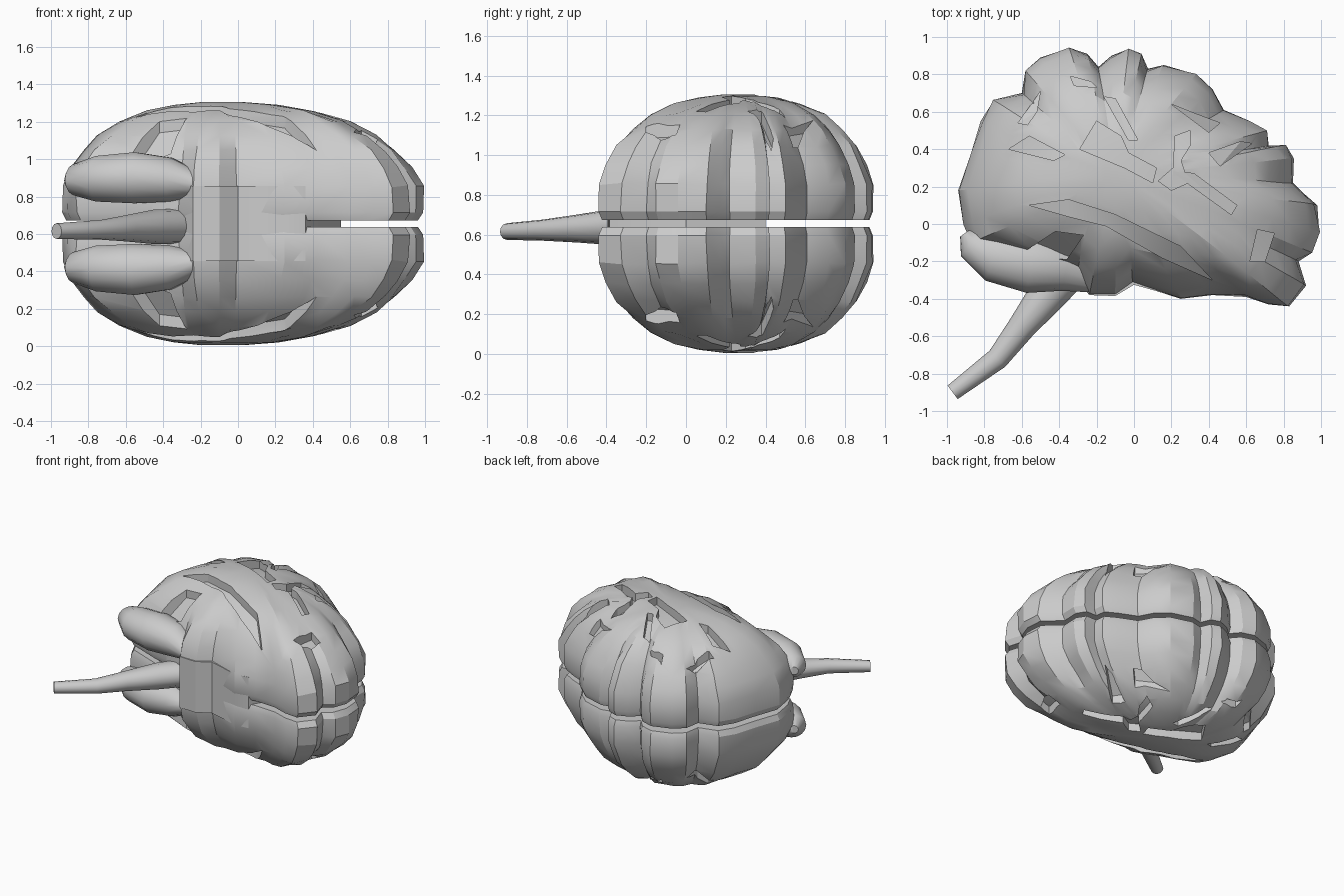
import bpy, bmesh, math, random
from mathutils import Vector
from mathutils.bvhtree import BVHTree

if "Cube" in bpy.data.objects:
    bpy.data.objects.remove(bpy.data.objects["Cube"])

random.seed(4)
MID = 0.655                      # height of the plane between the two halves
grey = bpy.data.materials.new("brain grey")
grey.diffuse_color = (0.6, 0.6, 0.6, 1)
grey.use_nodes = True
grey.node_tree.nodes["Principled BSDF"].inputs["Base Color"].default_value = grey.diffuse_color


def finish(name, bm, angle=30):
    bmesh.ops.recalc_face_normals(bm, faces=bm.faces)
    me = bpy.data.meshes.new(name)
    bm.to_mesh(me)
    bm.free()
    ob = bpy.data.objects.new(name, me)
    bpy.context.collection.objects.link(ob)
    ob.location.z = MID
    me.materials.append(grey)
    if angle:
        smooth(ob, angle)
    return ob


def smooth(ob, angle):
    bpy.ops.object.select_all(action='DESELECT')
    ob.select_set(True)
    bpy.context.view_layer.objects.active = ob
    bpy.ops.object.shade_smooth_by_angle(angle=math.radians(angle))


def loft(bm, rings):
    """Skin a list of closed rings and cap both ends."""
    rows = [[bm.verts.new(p) for p in r] for r in rings]
    n = len(rows[0])
    for a, b in zip(rows, rows[1:]):
        for i in range(n):
            j = (i + 1) % n
            bm.faces.new((a[i], a[j], b[j], b[i]))
    bm.faces.new(rows[0])
    bm.faces.new(rows[-1])


def tube(name, stations, sides=14, angle=40):
    """Stations are (x, y, z, radius in plane, radius in z)."""
    bm = bmesh.new()
    rings = []
    for i, (x, y, z, r, rz) in enumerate(stations):
        a, b = stations[max(i - 1, 0)], stations[min(i + 1, len(stations) - 1)]
        d = Vector((b[0] - a[0], b[1] - a[1])).normalized()
        ring = []
        for k in range(sides):
            t = 2 * math.pi * k / sides
            c = r * math.cos(t)
            ring.append((x - d.y * c, y + d.x * c, z + rz * math.sin(t)))
        rings.append(ring)
    loft(bm, rings)
    return finish(name, bm, angle)


def apply_mirror(ob):
    mod = ob.modifiers.new("mirror", 'MIRROR')
    mod.use_axis = (False, False, True)
    mod.use_mirror_merge = False
    bpy.context.view_layer.objects.active = ob
    bpy.ops.object.modifier_apply(modifier=mod.name)


# Hemisphere: lobed side outline, domed outwards
outline = [(.99, -.04), (.98, .1), (.9, .17), (.85, .22), (.855, .35), (.81, .42), (.72, .42),
           (.71, .5), (.62, .55), (.48, .61), (.42, .72), (.33, .8), (.16, .85), (.075, .83),
           (.04, .91), (-.03, .935), (-.12, .9), (-.19, .84), (-.25, .91), (-.35, .94),
           (-.5, .89), (-.58, .82), (-.6, .7), (-.75, .66), (-.82, .55), (-.87, .38),
           (-.94, .18), (-.91, 0), (-.86, -.1), (-.6, -.2), (-.32, -.27), (-.24, -.38),
           (-.1, -.385), (0, -.32), (.25, -.4), (.42, -.38), (.6, -.39), (.72, -.43),
           (.83, -.44), (.92, -.33), (.88, -.2), (.95, -.15)]
outline = [Vector(p) for p in outline]
soft = outline
for _ in range(3):
    soft = [(soft[i - 1] + p * 2 + soft[(i + 1) % len(soft)]) / 4 for i, p in enumerate(soft)]
centre = Vector((-.1, .27))

# height, scale, how much of the lobed outline remains
dome = [(.018, .975, 1), (.06, 1, 1), (.2, .99, 1.1), (.3, .94, 1.1), (.39, .87, 1),
        (.47, .78, .8), (.55, .65, .6), (.6, .48, .4), (.635, .3, .2), (.65, .12, 0)]
bm = bmesh.new()
rings = []
for h, s, lobed in dome:
    jitter = .012 if .1 < h < .63 else 0
    ring = []
    for p, q in zip(outline, soft):
        v = centre + (q.lerp(p, lobed) - centre) * (s + random.uniform(-jitter, jitter))
        ring.append((v.x, v.y, h + random.uniform(-jitter, jitter) * .6))
    rings.append(ring)
loft(bm, rings)
tree = BVHTree.FromBMesh(bm)
hemi = finish("hemispheres", bm, 0)

# Sulci: shallow angular grooves that follow the dome
sulci = [
    [(-.56, .1), (-.35, .13), (-.1, .05), (.25, -.12), (.42, -.3), (.15, -.18), (-.15, -.01), (-.35, .04)],
    [(-.62, -.17), (-.42, -.04), (-.27, -.06), (-.36, -.19)],
    [(-.29, .4), (-.2, .55), (-.07, .47), (-.03, .38), (.12, .3), (.1, .22), (-.05, .3)],
    [(.2, .28), (.32, .27), (.55, .1), (.52, .05)],
    [(.22, .47), (.3, .5), (.3, .42), (.25, .34), (.29, .22), (.2, .18), (.13, .23), (.21, .3)],
    [(-.67, .4), (-.56, .47), (-.37, .37), (-.43, .34)],
    [(.66, -.03), (.75, -.05), (.7, -.2), (.62, -.2)],
    [(-.62, .54), (-.5, .71), (-.52, .6), (-.57, .53)],
    [(-.16, .68), (-.1, .67), (.02, .45), (-.03, .45)],
    [(.2, .64), (.3, .6), (.46, .54), (.4, .49)],
    [(.4, .38), (.57, .44), (.63, .43), (.46, .31)],
    [(-.34, .79), (-.23, .76), (-.2, .73), (-.32, .74)],
]
for poly in sulci:
    cb = bmesh.new()
    low = []
    for x, y in poly:
        hit = tree.ray_cast(Vector((x, y, 2)), Vector((0, 0, -1)))[0]
        low.append((x, y, max((hit.z if hit else .3) - .06, .08)))
    loft(cb, [low, [(x, y, .9) for x, y in poly]])
    bmesh.ops.triangulate(cb, faces=cb.faces)
    cutter = finish("sulcus_cutter", cb, 0)
    cutter.hide_render = True
    bpy.context.view_layer.update()
    mod = hemi.modifiers.new("sulcus", 'BOOLEAN')
    mod.operation = 'DIFFERENCE'
    mod.solver = 'EXACT'
    mod.object = cutter
    bpy.context.view_layer.objects.active = hemi
    bpy.ops.object.modifier_apply(modifier=mod.name)
    bpy.data.objects.remove(cutter)
apply_mirror(hemi)
smooth(hemi, 25)

# Core that joins the halves along the underside
core = [(-.78, 0), (-.45, -.24), (-.31, -.27), (-.24, -.38), (-.1, -.385), (0, -.325), (.25, -.395),
        (.36, -.385), (.44, -.25), (.55, 0), (.45, .4), (-.6, .4)]
bm = bmesh.new()
loft(bm, [[(x, y, z) for x, y in core] for z in (-.2, .2)])
finish("core", bm, 30)

# Cerebellum: a tapering lobe on each side
cerebellum = tube("cerebellum", [
    (-.905, -.05, .23, .03, .03), (-.87, -.1, .235, .09, .085), (-.75, -.17, .24, .14, .125),
    (-.55, -.21, .245, .16, .14), (-.36, -.23, .235, .13, .12), (-.22, -.28, .215, .09, .07),
    (-.07, -.34, .2, .02, .015)])
apply_mirror(cerebellum)

# Brain stem
tube("brain_stem", [
    (-.3, -.18, -.015, .12, .095), (-.45, -.36, -.017, .105, .092), (-.6, -.55, -.025, .075, .07),
    (-.73, -.72, -.033, .06, .053), (-.97, -.9, -.04, .045, .042)], 12)
